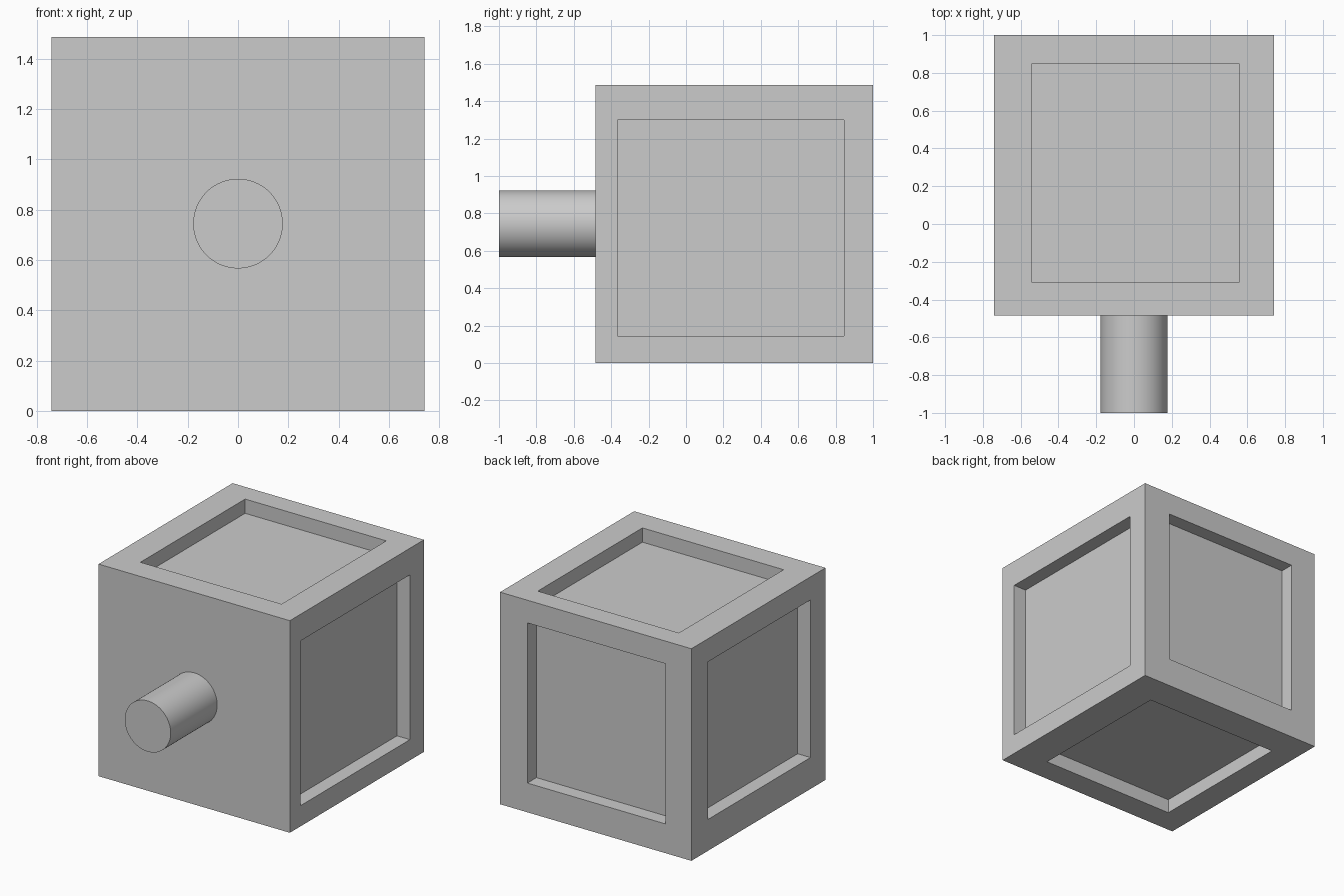
import bpy
from mathutils import Vector
from math import radians

default = bpy.data.objects.get("Cube")
if default:
    bpy.data.objects.remove(default, do_unlink=True)

# One plain grey material
grey = bpy.data.materials.new("plain grey")
grey.use_nodes = True
colour = (0.6, 0.6, 0.6, 1)
grey.diffuse_color = colour
grey.node_tree.nodes["Principled BSDF"].inputs["Base Color"].default_value = colour


def box(name, low, high):
    low, high = Vector(low), Vector(high)
    bpy.ops.mesh.primitive_cube_add(size=1, location=(low + high) / 2)
    ob = bpy.context.object
    ob.name = name
    ob.scale = high - low
    bpy.ops.object.transform_apply(location=False, rotation=False, scale=True)
    ob.data.materials.append(grey)
    return ob


# Cube body
LOW, HIGH = (-0.742, -0.485, 0), (0.742, 1, 1.487)
DEPTH = 0.1
body = box("cube_body", LOW, HIGH)

# Shallow panel recesses: face axis, side, and span along the two other axes
recesses = {
    "top": (2, 1, (-0.54, 0.555), (-0.31, 0.85)),
    "bottom": (2, -1, (-0.56, 0.5), (-0.31, 0.77)),
    "left": (0, 1, (-0.365, 0.845), (0.145, 1.3)),
    "right": (0, -1, (-0.32, 0.815), (0.22, 1.325)),
    "back": (1, 1, (-0.54, 0.53), (0.205, 1.328)),
}
for name, (axis, side, first, second) in recesses.items():
    spans = [first, second]
    face = HIGH[axis] if side > 0 else LOW[axis]
    spans.insert(axis, sorted((face - side * DEPTH, face + side * DEPTH)))
    cutter = box(name + "_recess_cutter", *zip(*spans))
    cutter.hide_render = True
    cut = body.modifiers.new(name + " recess", "BOOLEAN")
    cut.operation = "DIFFERENCE"
    cut.solver = "EXACT"
    cut.object = cutter
    bpy.context.view_layer.objects.active = body
    bpy.ops.object.modifier_apply(modifier=cut.name)
    bpy.data.objects.remove(cutter, do_unlink=True)

# Round peg on the front
bpy.ops.mesh.primitive_cylinder_add(
    vertices=96, radius=0.178, depth=0.53,
    location=(0, -0.735, 0.745), rotation=(radians(90), 0, 0))
peg = bpy.context.object
peg.name = "front_peg"
peg.data.materials.append(grey)
bpy.ops.object.shade_smooth_by_angle(angle=radians(30))
